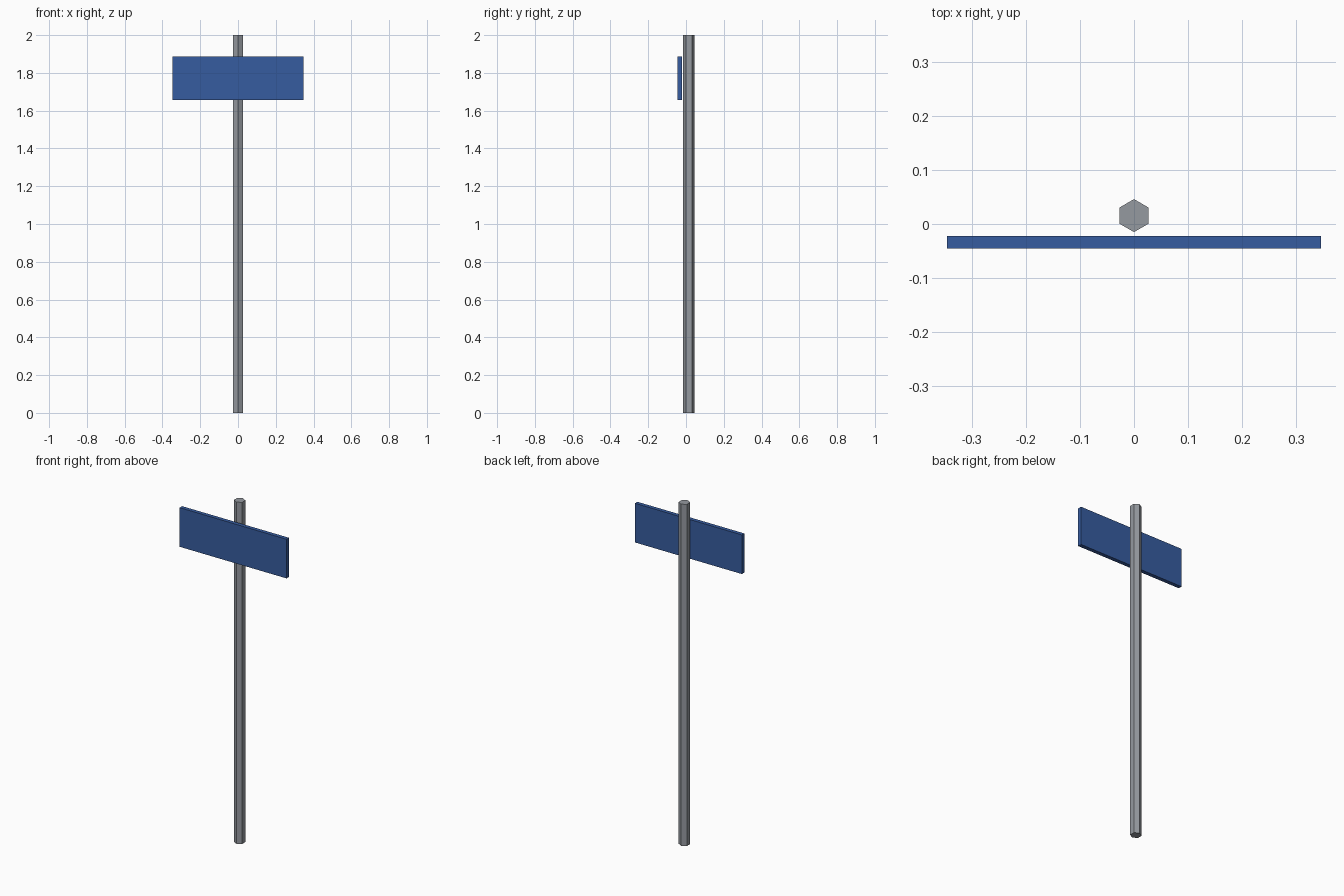
import bpy

cube = bpy.data.objects.get("Cube")
if cube:
    bpy.data.objects.remove(cube, do_unlink=True)


def make_material(name, rgb):
    mat = bpy.data.materials.new(name)
    mat.use_nodes = True
    color = (*rgb, 1.0)
    mat.diffuse_color = color
    mat.node_tree.nodes["Principled BSDF"].inputs["Base Color"].default_value = color
    return mat


def finish(name, mat):
    obj = bpy.context.object
    obj.name = obj.data.name = name
    obj.data.materials.append(mat)
    return obj


steel_grey = make_material("steel grey", (0.30, 0.32, 0.35))
sign_blue = make_material("sign blue", (0.037, 0.107, 0.35))

# Hexagonal post with its corners facing front and back
bpy.ops.mesh.primitive_cylinder_add(vertices=6, radius=0.0305, depth=2.0,
                                    location=(0, 0.0155, 1.0))
finish("post", steel_grey)

# Flat sign board just in front of the post
bpy.ops.mesh.primitive_cube_add(size=1, location=(0, -0.0335, 1.772))
board = finish("sign_board", sign_blue)
board.scale = (0.692, 0.023, 0.229)
bpy.ops.object.transform_apply(location=False, rotation=False, scale=True)
